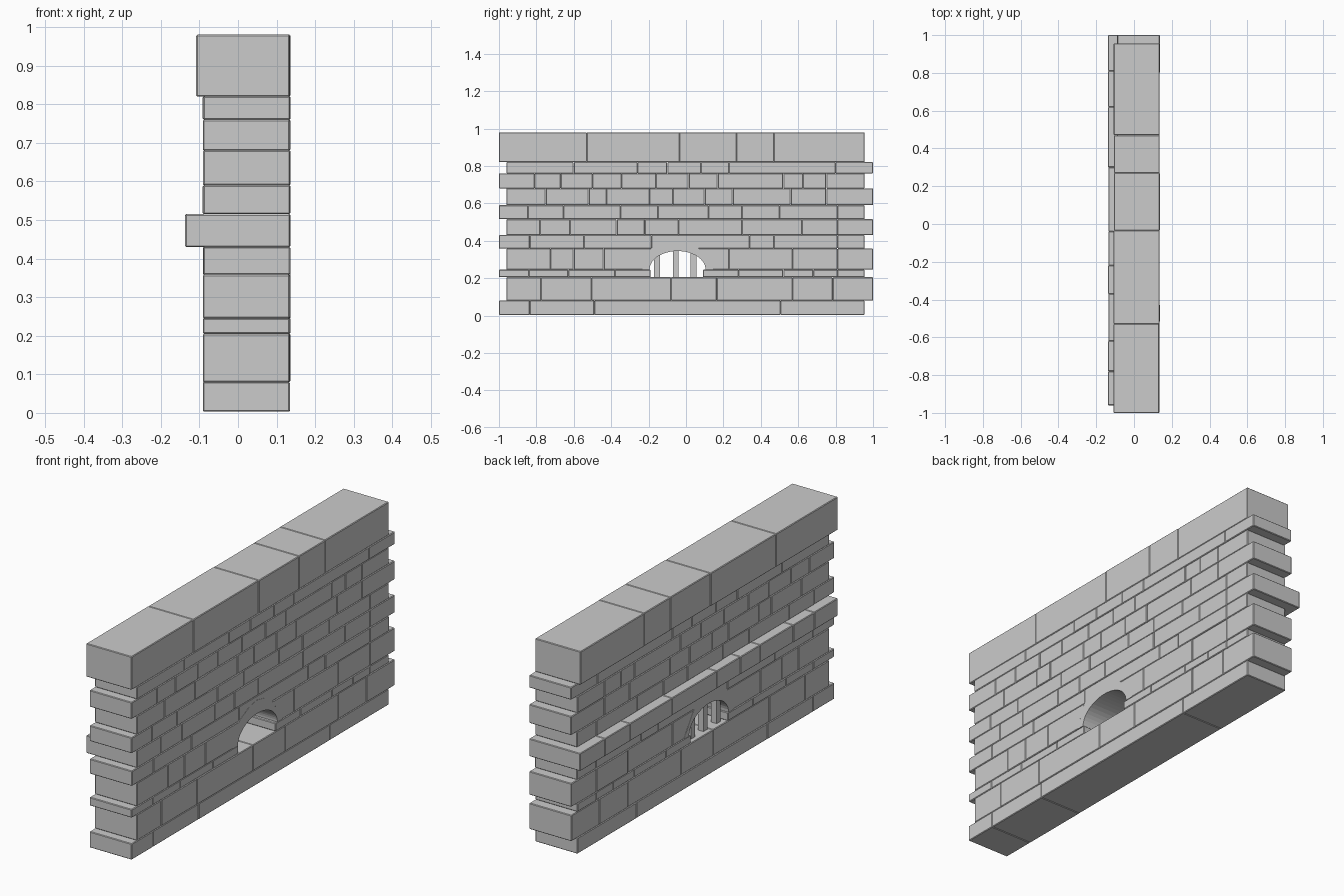
import bpy, bmesh, math, random
from mathutils import Matrix, Vector

if "Cube" in bpy.data.objects:
    bpy.data.objects.remove(bpy.data.objects["Cube"])

random.seed(4)
X0, X1 = -0.09, 0.135
CY, SPRING, RY, RZ = -0.045, 0.245, 0.15, 0.10    # window arch


def finish(name, bm):
    bmesh.ops.recalc_face_normals(bm, faces=bm.faces)
    me = bpy.data.meshes.new(name)
    bm.to_mesh(me)
    bm.free()
    ob = bpy.data.objects.new(name, me)
    bpy.context.collection.objects.link(ob)
    return ob


def add_block(bm, lo, hi, bevel=0.003):
    lo, hi = Vector(lo), Vector(hi)
    b = bmesh.new()
    m = Matrix.Translation((lo + hi) / 2) @ Matrix.Diagonal((*(hi - lo), 1))
    bmesh.ops.create_cube(b, size=1, matrix=m)
    if bevel:
        bmesh.ops.bevel(b, geom=b.edges[:], offset=bevel, segments=1, affect='EDGES')
    tmp = bpy.data.meshes.new("tmp")
    b.to_mesh(tmp)
    b.free()
    bm.from_mesh(tmp)
    bpy.data.meshes.remove(tmp)


def prism(name, pts, x0, x1):
    bm = bmesh.new()
    f = bm.faces.new([bm.verts.new((x0, y, z)) for y, z in pts])
    r = bmesh.ops.extrude_face_region(bm, geom=[f])
    vs = [g for g in r["geom"] if isinstance(g, bmesh.types.BMVert)]
    bmesh.ops.translate(bm, verts=vs, vec=(x1 - x0, 0, 0))
    return finish(name, bm)


def arc(a0, a1, n):
    return [(CY + RY * math.cos(math.radians(a0 + (a1 - a0) * i / n)),
             SPRING + RZ * math.sin(math.radians(a0 + (a1 - a0) * i / n)))
            for i in range(n + 1)]


# Stone courses: name, bottom, top, back face x, joints along y
GAP = None   # marks the window opening in a course
courses = [
    ("base_course", 0.003, 0.08, X0, [-.835, -.49, .505]),
    ("sill_course", 0.08, 0.205, X0, [-.775, -.505, -.08, .165, .57, .785]),
    ("jamb_course", 0.205, 0.245, X0, [-.84, -.63, -.38, -.19, GAP, .09, .28, .52, .68, .81]),
    ("arch_course", 0.245, 0.358, X0, [-.725, -.60, -.44, .23, .57, .81]),
    ("crown_course", 0.358, 0.43, X0, [-.835, -.545, -.185, .34, .47, .81]),
    ("ledge_course", 0.43, 0.515, -0.137, [-.78, -.62, -.37, -.22, -.04, .3, .62, .81]),
    ("stone_course_1", 0.515, 0.59, X0, [-.845, -.655, -.35, -.15, .12, .3, .5, .81]),
    ("stone_course_2", 0.59, 0.68, X0, [-.75, -.52, -.425, -.195, -.07, .1, .25, .56, .75]),
    ("stone_course_3", 0.68, 0.76, X0, [-.81, -.67, -.5, -.345, -.16, .015, .17, .52, .625, .75]),
    ("stone_course_4", 0.76, 0.82, X0, [-.6, -.26, -.1, .08, .23, .8]),
    ("coping_course", 0.82, 0.98, -0.107, [-.53, -.035, .27, .47]),
]
built = {}
for i, (name, z0, z1, back, joints) in enumerate(courses):
    # ends are toothed: alternate courses shift along y
    ends = (-1.0, 0.955) if i % 2 == 0 else (-0.96, 1.0)
    ys = [ends[0], *joints, ends[1]]
    bm = bmesh.new()
    for a, b in zip(ys, ys[1:]):
        if a is None or b is None:
            continue
        j = random.uniform(-0.0015, 0.0015)
        add_block(bm, (back + j, a + 0.0003, z0), (X1 + j, b - 0.0003, z1))
    built[name] = finish(name, bm)

# Cut room for the arch ring out of the courses it crosses
outer_l = [(-.235, SPRING), (-.185, .36), (-.105, .40)]
outer_c = [(-.105, .40), (-.05, .41), (.02, .395), (.06, .37)]
outer_r = [(.06, .37), (.145, SPRING)]
ring = outer_l + outer_c[1:] + outer_r[1:]
low = [(ring[0][0], SPRING - 0.001)] + ring[1:-1] + [(ring[-1][0], SPRING - 0.001)]
cutter = prism("arch_cutter", low, -0.3, 0.3)
cutter.hide_render = True
for name in ("arch_course", "crown_course"):
    ob = built[name]
    mod = ob.modifiers.new("arch", 'BOOLEAN')
    mod.operation, mod.object, mod.solver = 'DIFFERENCE', cutter, 'EXACT'
    bpy.context.view_layer.objects.active = ob
    bpy.ops.object.modifier_apply(modifier=mod.name)
bpy.data.objects.remove(cutter)

# Arch stones
for name, outer, a0, a1 in (("arch_stone_left", outer_l, 115, 180),
                            ("arch_keystone", outer_c, 50, 115),
                            ("arch_stone_right", outer_r, 0, 50)):
    prism(name, outer + arc(a0, a1, 8), X0, X1 + 0.001)

# Window bars near the back face
for k, y in enumerate((-.155, -.055, .04)):
    bm = bmesh.new()
    add_block(bm, (-0.065, y - .015, 0.2), (-0.035, y + .015, 0.36), 0)
    finish(f"window_bar_{k + 1}", bm)
